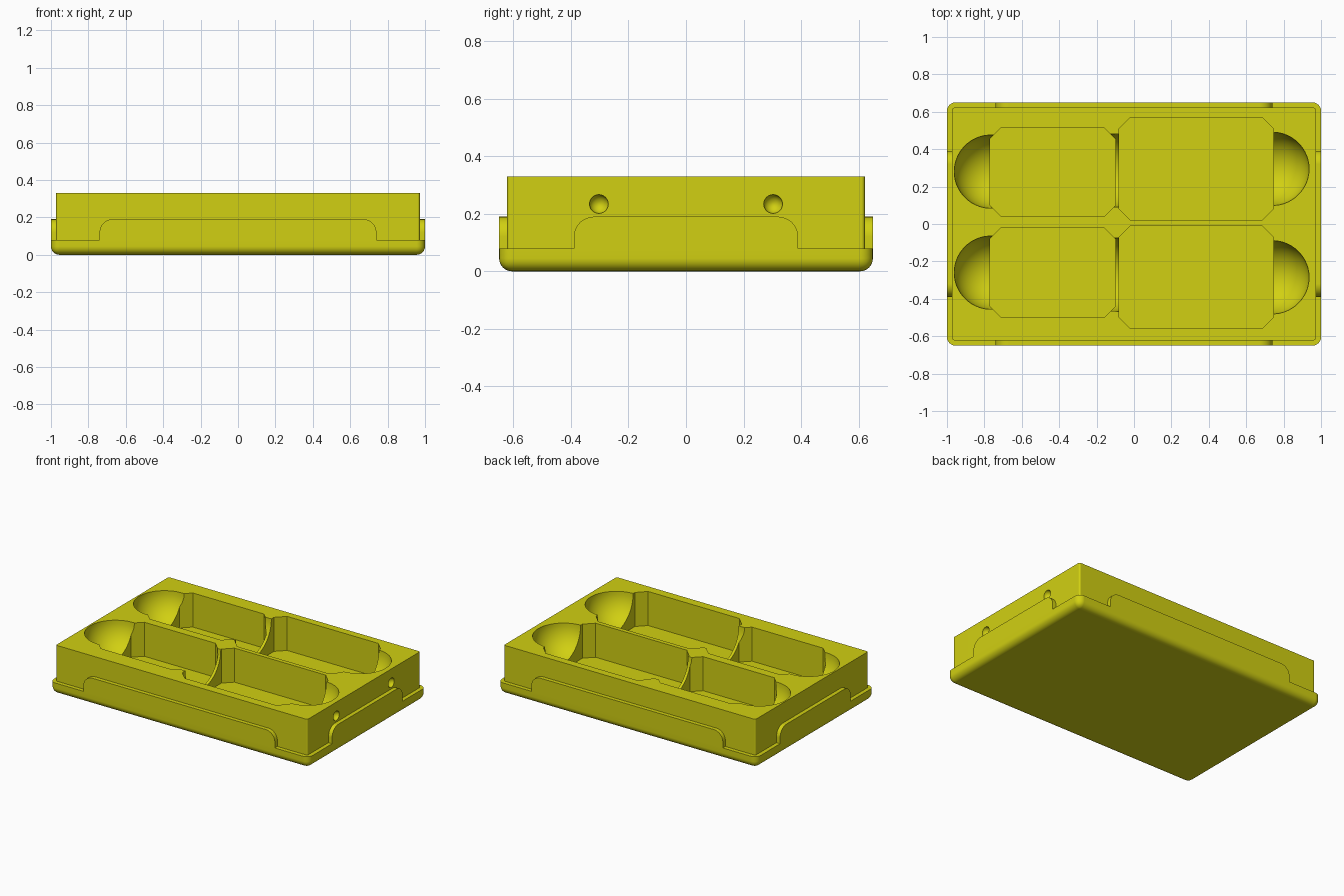
import bpy
import bmesh
import math
from mathutils import Matrix, Vector

if "Cube" in bpy.data.objects:
    bpy.data.objects.remove(bpy.data.objects["Cube"], do_unlink=True)

yellow = bpy.data.materials.new("mustard_yellow")
yellow.use_nodes = True
colour = (0.64, 0.63, 0.006, 1)
yellow.diffuse_color = colour
yellow.node_tree.nodes["Principled BSDF"].inputs["Base Color"].default_value = colour


def finish(bm, name):
    """Turn a bmesh into a named object."""
    bmesh.ops.recalc_face_normals(bm, faces=bm.faces)
    mesh = bpy.data.meshes.new(name)
    bm.to_mesh(mesh)
    bm.free()
    mesh.materials.append(yellow)
    obj = bpy.data.objects.new(name, mesh)
    bpy.context.collection.objects.link(obj)
    return obj


def activate(obj):
    bpy.ops.object.select_all(action='DESELECT')
    obj.select_set(True)
    bpy.context.view_layer.objects.active = obj


def smooth(obj):
    activate(obj)
    bpy.ops.object.shade_smooth_by_angle(angle=math.radians(30))
    mod = obj.modifiers.new("even_normals", 'WEIGHTED_NORMAL')
    mod.keep_sharp = True


def cut(obj, cutter):
    activate(obj)
    mod = obj.modifiers.new("cut", 'BOOLEAN')
    mod.operation = 'DIFFERENCE'
    mod.solver = 'EXACT'
    mod.object = cutter
    bpy.ops.object.modifier_apply(modifier=mod.name)
    bpy.data.objects.remove(cutter, do_unlink=True)


def rounded_block(name, half_x, half_y, low, high, radius, segments, round_bottom):
    bm = bmesh.new()
    bmesh.ops.create_cube(bm, size=2)
    for v in bm.verts:
        v.co = (v.co.x * half_x, v.co.y * half_y, high if v.co.z > 0 else low)

    def is_rounded(e):
        a, b = (v.co.z for v in e.verts)
        return abs(a - b) > 0.01 or (round_bottom and a < (low + high) / 2)

    bmesh.ops.bevel(bm, geom=[e for e in bm.edges if is_rounded(e)], offset=radius,
                    segments=segments, profile=0.5, affect='EDGES')
    return finish(bm, name)


def prism(name, points, direction):
    """Extrude a closed outline along a direction."""
    bm = bmesh.new()
    face = bm.faces.new([bm.verts.new(p) for p in points])
    new = bmesh.ops.extrude_face_region(bm, geom=[face])["geom"]
    bmesh.ops.translate(bm, vec=direction, verts=[g for g in new if isinstance(g, bmesh.types.BMVert)])
    return finish(bm, name)


def chamfered_box(x0, x1, y0, y1, floor, c=0.06):
    outline = [(x0 + c, y0), (x1 - c, y0), (x1, y0 + c), (x1, y1 - c),
               (x1 - c, y1), (x0 + c, y1), (x0, y1 - c), (x0, y0 + c)]
    return prism("box_cutter", [(x, y, floor) for x, y in outline], (0, 0, 0.5))


def ball(radius, u, v):
    """Sphere with its poles along x."""
    bm = bmesh.new()
    bmesh.ops.create_uvsphere(bm, u_segments=u, v_segments=v, radius=radius,
                              matrix=Matrix.Rotation(math.pi / 2, 4, 'Y'))
    return bm


def capsule(start, end, radius):
    bm = ball(radius, 48, 25)
    for v in bm.verts:
        v.co += Vector(end if v.co.x > 0 else start)
    return finish(bm, "capsule_cutter")


def tab(name, half, depth, outer, angle):
    """Upright lip with rounded upper corners, turned to one side."""
    low, high, r, steps = 0.08, 0.19, 0.07, 8
    arc = [(half - r + r * math.cos(t), high - r + r * math.sin(t))
           for t in (math.pi / 2 * i / steps for i in range(steps + 1))]
    outline = [(half, low)] + arc + [(-x, z) for x, z in reversed(arc)] + [(-half, low)]
    obj = prism(name, [(x, -outer, z) for x, z in outline], (0, depth, 0))
    obj.data.transform(Matrix.Rotation(angle, 4, 'Z'))
    smooth(obj)


# Base tray with rounded underside
smooth(rounded_block("base_tray", 1.0, 0.65, 0, 0.08, 0.045, 6, True))

# Lips around the tray
for name, half, outer, turn in (("front_lip", 0.74, 0.65, 0), ("left_lip", 0.39, 1.0, 1),
                                ("back_lip", 0.74, 0.65, 2), ("right_lip", 0.39, 1.0, 3)):
    tab(name, half, 0.035, outer, turn * math.pi / 2)

# Body block with two pairs of wells
body = rounded_block("body_block", 0.972, 0.622, 0.05, 0.33, 0.012, 4, False)
rows = (
    (0.28, 0.295, (0.04, 0.515), (0.02, 0.57)),
    (-0.26, -0.285, (-0.5, -0.02), (-0.56, -0.01)),
)
for y_small, y_large, small, large in rows:
    cut(body, capsule((-0.765, y_small, 0.327), (0.74, y_large, 0.327), 0.196))
    cut(body, chamfered_box(-0.77, -0.1, *small, 0.092))
    cut(body, chamfered_box(-0.08, 0.745, *large, 0.092))

# Round dimples on the left end
for side in (-1, 1):
    bm = ball(0.033, 24, 13)
    bmesh.ops.translate(bm, vec=(0.972, side * 0.303, 0.234), verts=bm.verts)
    cut(body, finish(bm, "dimple_cutter"))
smooth(body)
